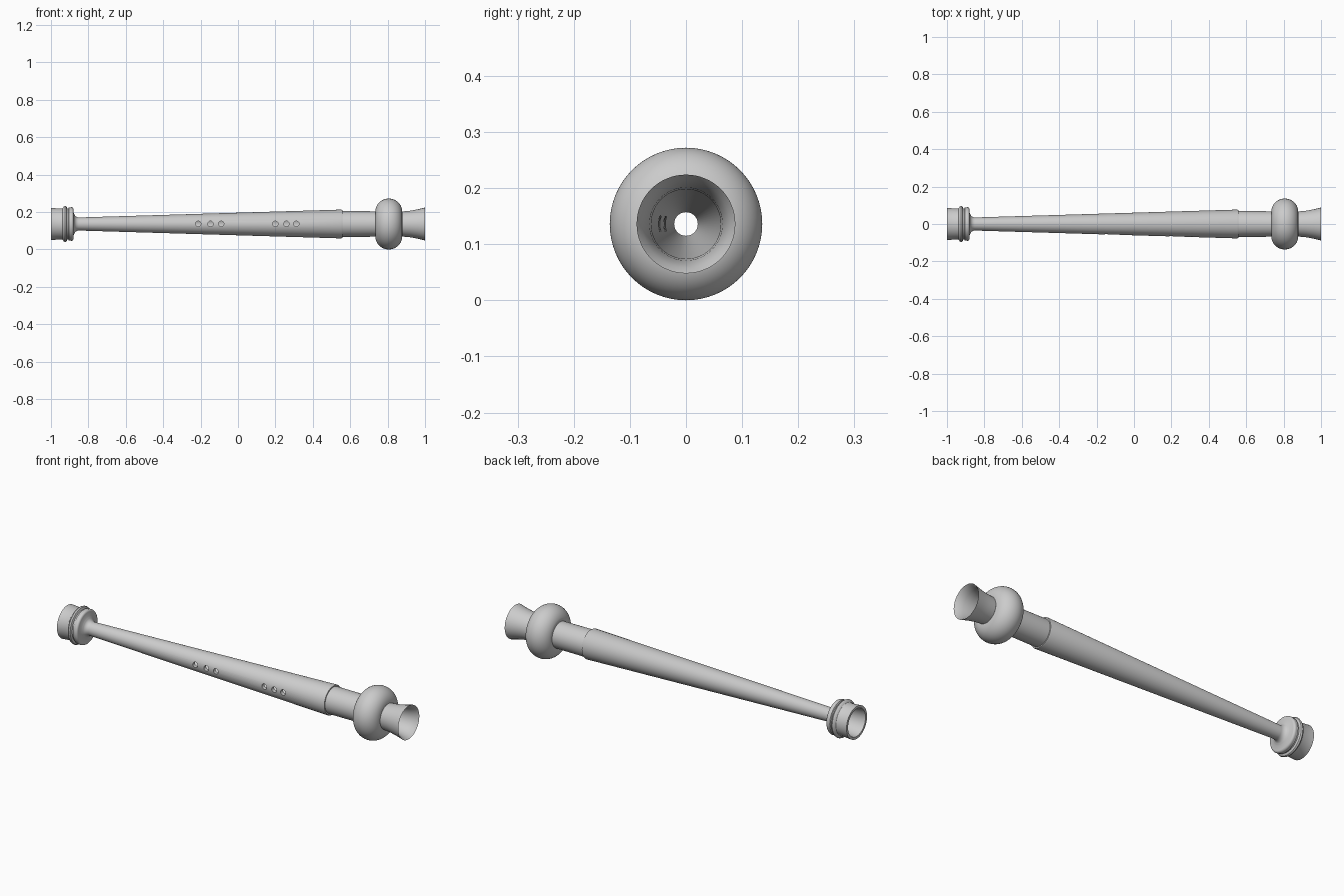
import bpy, bmesh, math
from mathutils import Matrix

if "Cube" in bpy.data.objects:
    bpy.data.objects.remove(bpy.data.objects["Cube"])

AXIS_Z = 0.136
SEGMENTS = 64

grey = bpy.data.materials.new("plain grey")
grey.use_nodes = True
colour = (0.6, 0.6, 0.6, 1)
grey.diffuse_color = colour
grey.node_tree.nodes["Principled BSDF"].inputs["Base Color"].default_value = colour


def arc(cx, cr, rx, rr, start, end, steps):
    """Points along an elliptical arc in the (x, radius) plane."""
    angles = [math.radians(start + (end - start) * i / steps) for i in range(steps + 1)]
    return [(cx + rx * math.cos(a), cr + rr * math.sin(a)) for a in angles]


def lathe(name, profile):
    """Revolve a closed (x, radius) profile around the long axis."""
    bm = bmesh.new()
    rings = []
    for i in range(SEGMENTS):
        a = 2 * math.pi * i / SEGMENTS
        rings.append([bm.verts.new((x, r * math.cos(a), AXIS_Z + r * math.sin(a)))
                      for x, r in profile])
    n = len(profile)
    for i, ring in enumerate(rings):
        nxt = rings[(i + 1) % SEGMENTS]
        for j in range(n):
            k = (j + 1) % n
            bm.faces.new((ring[j], ring[k], nxt[k], nxt[j]))
    bmesh.ops.recalc_face_normals(bm, faces=bm.faces)
    mesh = bpy.data.meshes.new(name)
    bm.to_mesh(mesh)
    bm.free()
    obj = bpy.data.objects.new(name, mesh)
    bpy.context.collection.objects.link(obj)
    mesh.materials.append(grey)
    return obj


# Outer silhouette, from the foot end to the flared mouth end
outer = [(-1.0, 0.086), (-0.945, 0.082)]
outer += [(-0.937, 0.085), (-0.931, 0.094), (-0.924, 0.097), (-0.917, 0.094), (-0.913, 0.083)]
outer += [(-0.907, 0.083), (-0.904, 0.089)] + arc(-0.891, 0.080, 0.011, 0.010, 120, 0, 5)
outer += [(-0.878, 0.058)] + arc(-0.850, 0.058, 0.026, 0.023, 190, 270, 6)
outer += [(0.552, 0.077), (0.558, 0.075), (0.558, 0.069), (0.737, 0.068)]
outer += arc(0.806, 0.066, 0.072, 0.070, 170, 0, 24)
outer += [(0.879, 0.067), (0.92, 0.071), (0.96, 0.078), (1.0, 0.088)]

# Tapered bore, opening into a cup at the foot
bore = [(0.985, 0.078), (0.96, 0.070), (0.93, 0.065), (0.89, 0.062),
        (-0.875, 0.021), (-0.885, 0.045), (-0.905, 0.061), (-0.94, 0.067), (-1.0, 0.073)]
pipe = lathe("pipe_body", outer + bore)

# Finger holes drilled through the front wall
bm = bmesh.new()
for x in (-0.213, -0.147, -0.090, 0.200, 0.259, 0.312):
    place = Matrix.Translation((x, -0.06, AXIS_Z + 0.001)) @ Matrix.Rotation(math.pi / 2, 4, 'X')
    bmesh.ops.create_cone(bm, cap_ends=True, segments=24, radius1=0.0145,
                          radius2=0.0145, depth=0.09, matrix=place)
mesh = bpy.data.meshes.new("finger_hole_cutter")
bm.to_mesh(mesh)
bm.free()
cutter = bpy.data.objects.new("finger_hole_cutter", mesh)
bpy.context.collection.objects.link(cutter)
cutter.hide_render = True

drill = pipe.modifiers.new("finger_holes", 'BOOLEAN')
drill.operation = 'DIFFERENCE'
drill.solver = 'EXACT'
drill.object = cutter

# Bake the holes, then shade smoothly with sharp rims
bpy.ops.object.select_all(action='DESELECT')
pipe.select_set(True)
bpy.context.view_layer.objects.active = pipe
bpy.ops.object.modifier_apply(modifier=drill.name)
bpy.data.objects.remove(cutter)
bpy.ops.object.shade_smooth_by_angle(angle=math.radians(35))
